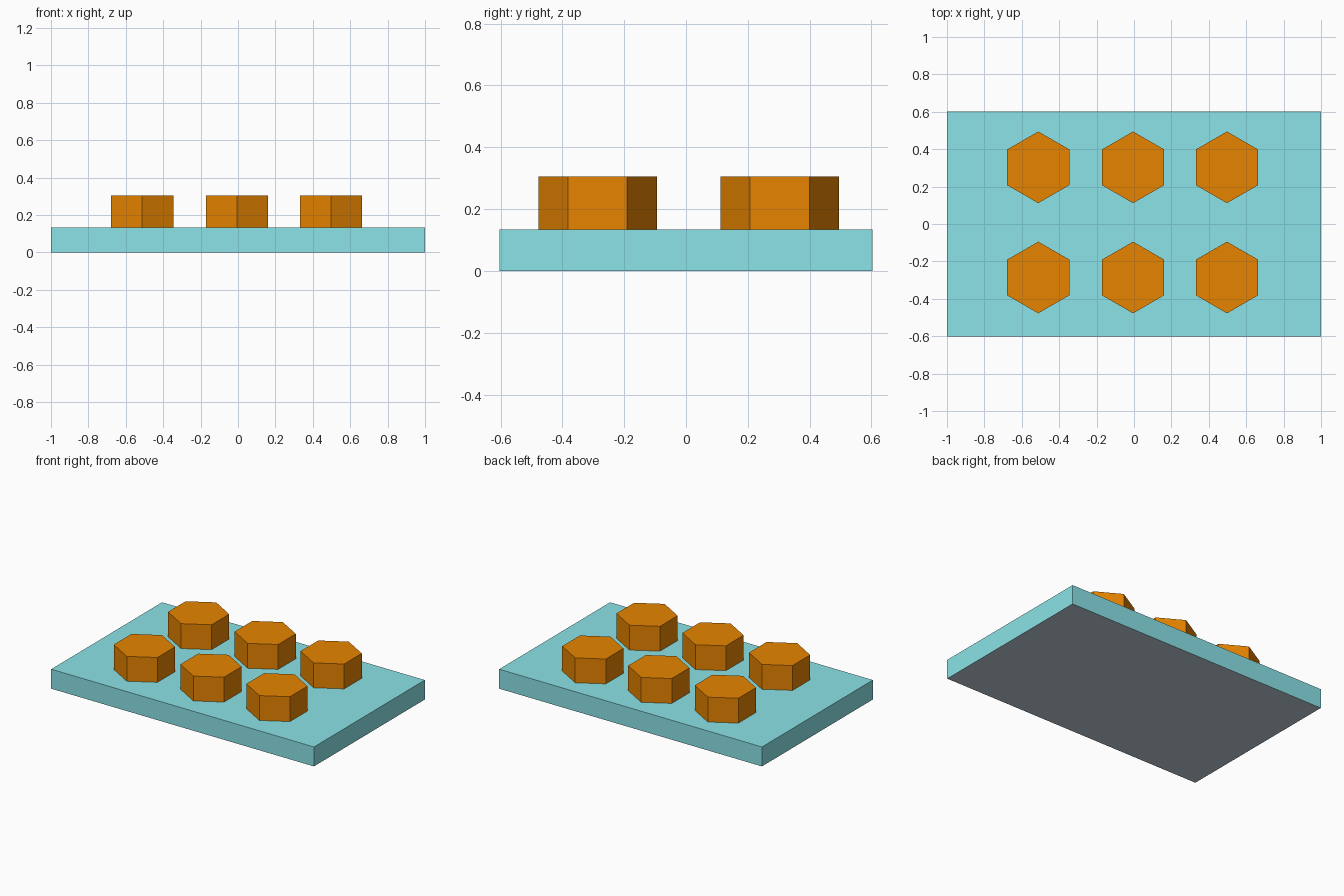
import bpy

if "Cube" in bpy.data.objects:
    bpy.data.objects.remove(bpy.data.objects["Cube"])

PLATE_TOP, STUD_TOP = 0.134, 0.305
STUD_RADIUS = 0.1915


def srgb(r, g, b):
    lin = lambda c: c / 12.92 if c <= 0.04045 else ((c + 0.055) / 1.055) ** 2.4
    return (lin(r / 255), lin(g / 255), lin(b / 255), 1.0)


def material(name, rgb):
    mat = bpy.data.materials.new(name)
    mat.diffuse_color = srgb(*rgb)
    mat.use_nodes = True
    mat.node_tree.nodes["Principled BSDF"].inputs["Base Color"].default_value = mat.diffuse_color
    return mat


teal = material("pale teal", (139, 228, 232))
orange = material("orange", (231, 132, 0))
grey = material("pale grey", (193, 208, 219))

# Base plate: teal with a grey underside
bpy.ops.mesh.primitive_cube_add(size=1, location=(0, 0, PLATE_TOP / 2))
plate = bpy.context.object
plate.name = "base_plate"
plate.scale = (2.0, 1.205, PLATE_TOP)
plate.data.materials.append(teal)
plate.data.materials.append(grey)
for face in plate.data.polygons:
    face.material_index = 1 if face.normal.z < -0.5 else 0

# Two rows of three hexagonal studs, corners pointing along y
height = STUD_TOP - PLATE_TOP
for row, y in enumerate((-0.286, 0.303)):
    for col, x in enumerate((-0.512, -0.005, 0.497)):
        bpy.ops.mesh.primitive_cylinder_add(
            vertices=6, radius=STUD_RADIUS, depth=height,
            location=(x, y, PLATE_TOP + height / 2))
        stud = bpy.context.object
        stud.name = f"hex_stud_{row + 1}_{col + 1}"
        stud.data.materials.append(orange)
